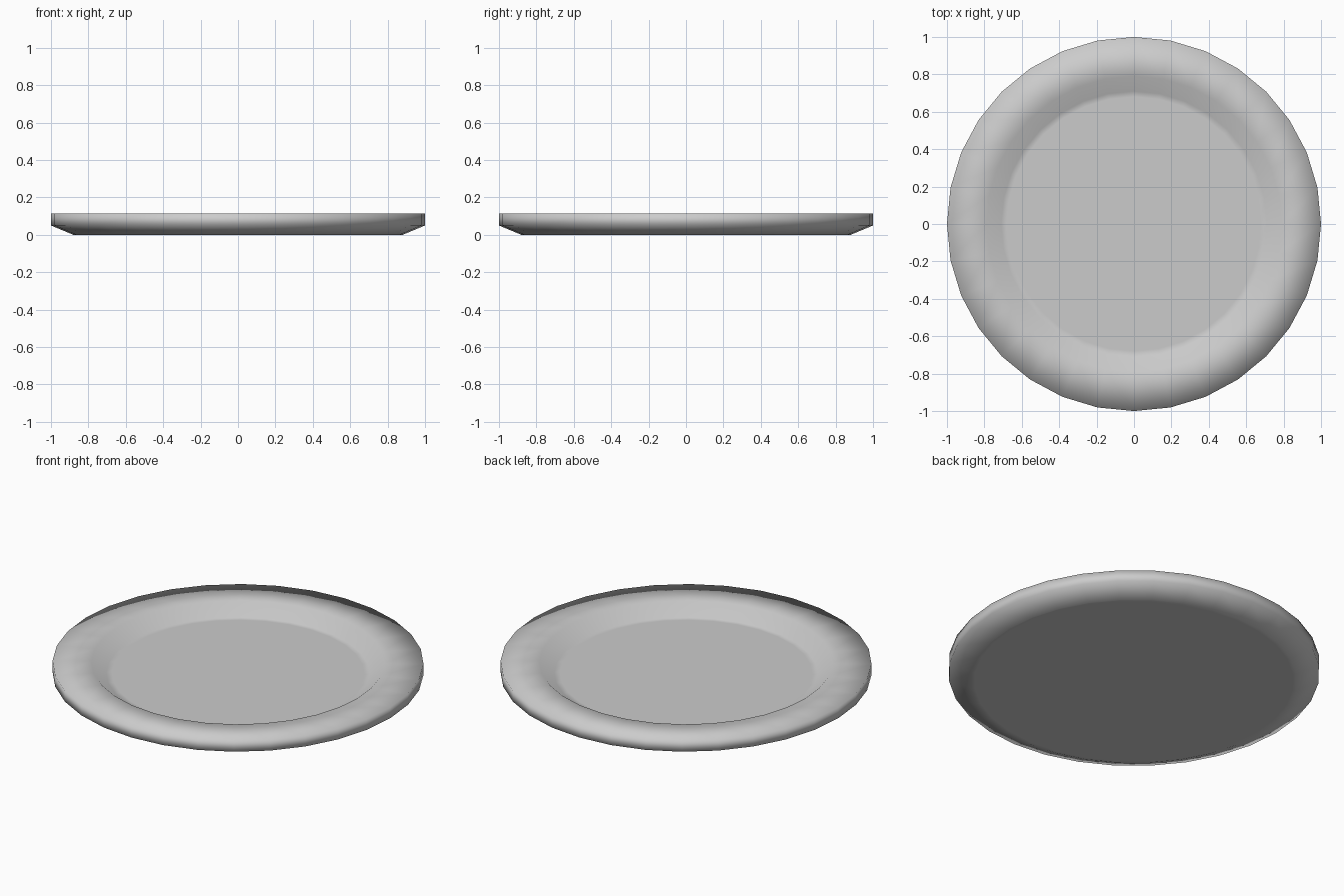
import bpy, bmesh, math

if "Cube" in bpy.data.objects:
    bpy.data.objects.remove(bpy.data.objects["Cube"])

SIDES = 32

# Plate cross-section (radius, height), from the dish floor over the rim to the base
profile = [
    (0.68, 0.05), (0.71, 0.05),   # dish floor edge
    (0.79, 0.115), (1.0, 0.115),  # sloping inner wall and flat rim
    (1.0, 0.05),                  # outer wall
    (0.88, 0.0), (0.86, 0.0),     # tapered underside and base
]

bm = bmesh.new()


def ring(radius, height):
    return [bm.verts.new((radius * math.cos(2 * math.pi * i / SIDES),
                          radius * math.sin(2 * math.pi * i / SIDES), height))
            for i in range(SIDES)]


rings = [ring(r, z) for r, z in profile]
for a, b in zip(rings, rings[1:]):
    for i in range(SIDES):
        j = (i + 1) % SIDES
        bm.faces.new((a[i], b[i], b[j], a[j]))

# Dish floor and base caps
bm.faces.new(rings[0])
bm.faces.new(rings[-1][::-1])
bmesh.ops.recalc_face_normals(bm, faces=bm.faces)
for f in bm.faces:
    f.smooth = True

mesh = bpy.data.meshes.new("plate")
bm.to_mesh(mesh)
bm.free()
plate = bpy.data.objects.new("plate", mesh)
bpy.context.collection.objects.link(plate)
